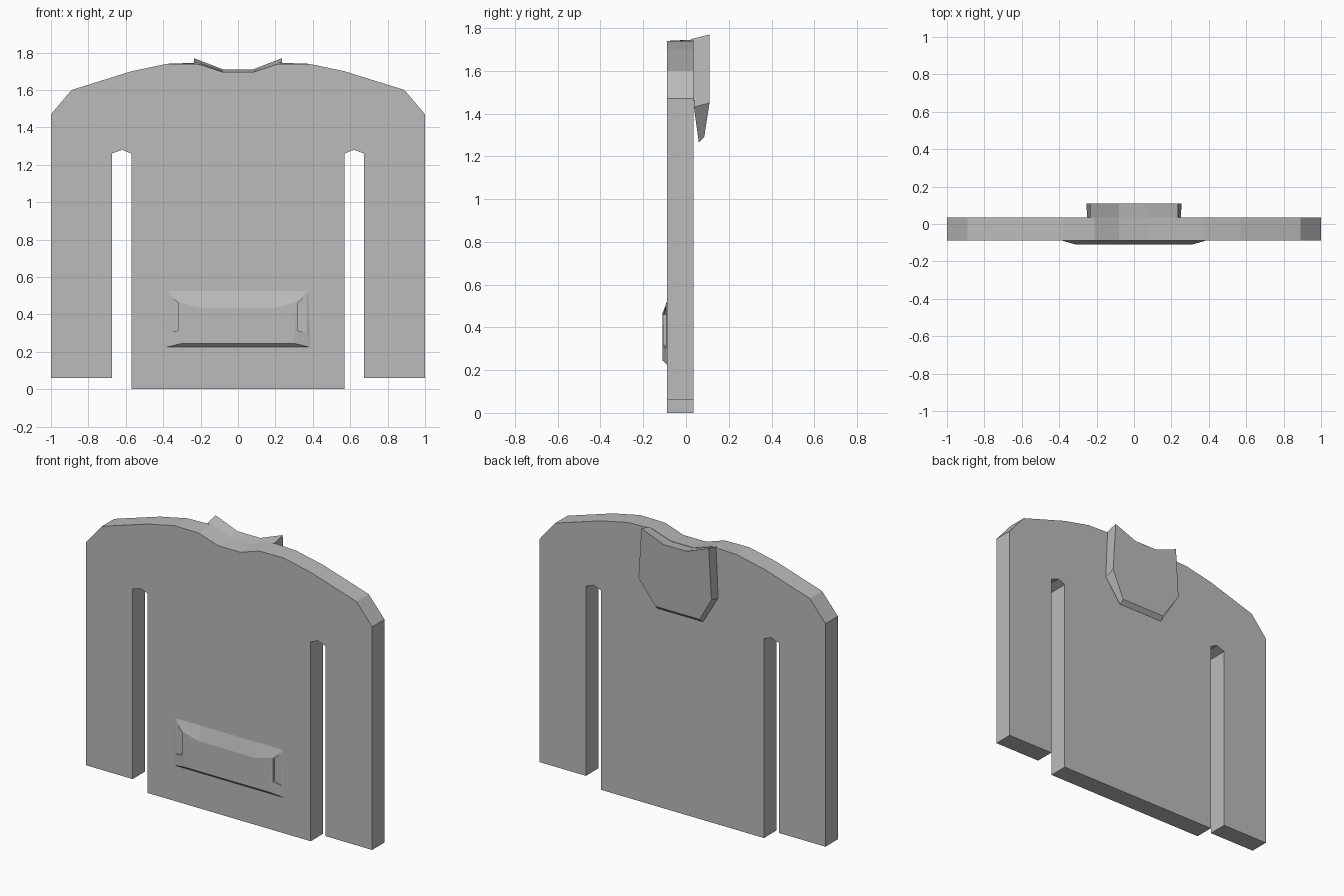
import bpy
import bmesh

cube = bpy.data.objects.get("Cube")
if cube:
    bpy.data.objects.remove(cube, do_unlink=True)

FRONT, BACK = -0.088, 0.035
POUCH = -0.11

fabric = bpy.data.materials.new("grey_fabric")
fabric.use_nodes = True
grey = (0.5, 0.5, 0.5, 1)
fabric.diffuse_color = grey
fabric.node_tree.nodes["Principled BSDF"].inputs["Base Color"].default_value = grey


def mirrored(half):
    """Close a right-half outline into a full loop about x = 0."""
    return half + [(-x, y, z) for x, y, z in reversed(half)]


def loft(bm, loops, cap_start=True, cap_end=True):
    """Bridge successive loops with quads and cap the ends."""
    rings = [[bm.verts.new(p) for p in loop] for loop in loops]
    count = len(rings[0])
    for a, b in zip(rings, rings[1:]):
        for i in range(count):
            j = (i + 1) % count
            bm.faces.new((a[i], a[j], b[j], b[i]))
    if cap_start:
        bm.faces.new(rings[0])
    if cap_end:
        bm.faces.new(rings[-1])


def finish(bm, name):
    bmesh.ops.remove_doubles(bm, verts=bm.verts, dist=0.0005)
    bmesh.ops.recalc_face_normals(bm, faces=bm.faces)
    mesh = bpy.data.meshes.new(name)
    bm.to_mesh(mesh)
    bm.free()
    mesh.materials.append(fabric)
    obj = bpy.data.objects.new(name, mesh)
    bpy.context.collection.objects.link(obj)
    return obj


# Body and sleeves: one flat outline with a slit under each arm
outline = [(0.08, 1.695), (0.21, 1.738), (0.38, 1.74), (0.57, 1.70),
           (0.89, 1.60), (1, 1.47), (1, 0.06), (0.675, 0.06),
           (0.675, 1.26), (0.62, 1.28), (0.57, 1.26), (0.57, 0)]
front = [(x, FRONT, z) for x, z in outline]
back = [(x, BACK, z + (0.008 if x < 0.3 and z > 1 else 0)) for x, z in outline]
bm = bmesh.new()
loft(bm, [mirrored(front), mirrored(back)])
finish(bm, "body_and_sleeves")

# Hood hanging behind the neck
inner = [(0.08, 0.03, 1.70), (0.235, 0.03, 1.75),
         (0.25, 0.037, 1.43), (0.16, 0.06, 1.265)]
outer = [(0.08, 0.11, 1.71), (0.235, 0.11, 1.77),
         (0.255, 0.11, 1.45), (0.155, 0.085, 1.29)]
bm = bmesh.new()
loft(bm, [mirrored(inner), mirrored(outer)])
finish(bm, "hood")

# Front pouch: sloped top and bottom, recessed hand openings at the sides
face = [(0.2, POUCH, 0.435), (0.31, POUCH, 0.465), (0.3, POUCH, 0.245)]
base = [(0.2, FRONT, 0.525), (0.375, FRONT, 0.525), (0.385, FRONT, 0.225)]
rim = [(0.318, -0.107, 0.46), (0.37, -0.093, 0.5),
       (0.37, -0.093, 0.3), (0.318, -0.107, 0.315)]
bm = bmesh.new()
bm.faces.new([bm.verts.new(p) for p in mirrored(face)])
# top strip and bottom strip
for a, b in ((0, 0), (2, 2)):
    strip = [face[a], base[a]]
    bm.faces.new([bm.verts.new(p) for p in
                  strip + [(-x, y, z) for x, y, z in reversed(strip)]])
for side in (1, -1):
    def flip(points):
        return [(side * x, y, z) for x, y, z in points]

    bm.faces.new([bm.verts.new(p) for p in flip([face[0], face[1], base[1], base[0]])])
    edge = [face[1], base[1], base[2], face[2]]
    floor = [(x, -0.0895 if x < 0.35 else y + 0.001, z) for x, y, z in rim]
    loft(bm, [flip(edge), flip(rim), flip(floor)], cap_start=False)
bm.faces.new([bm.verts.new(p) for p in mirrored(base)])
finish(bm, "front_pouch")
